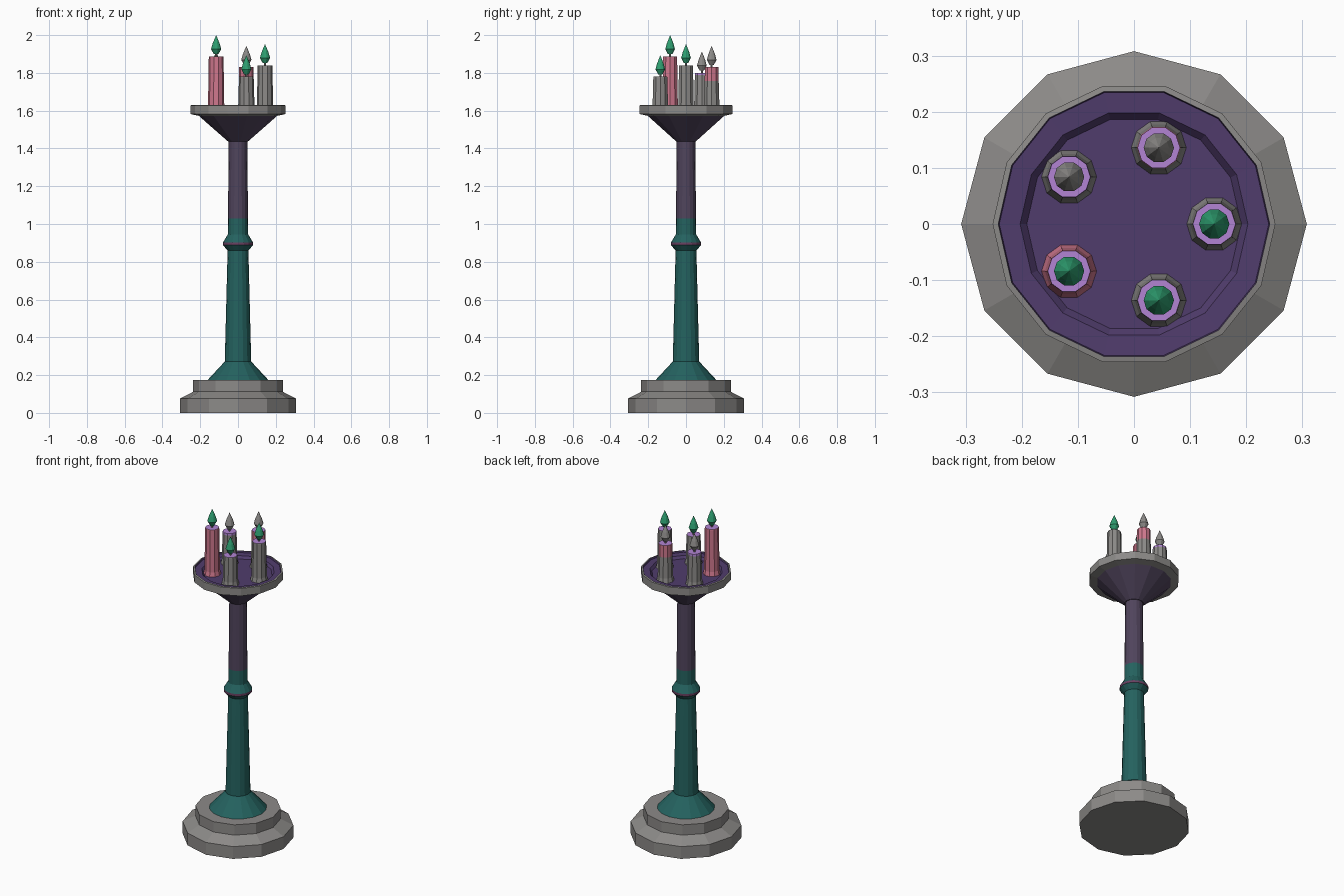
import bpy, bmesh, math

if "Cube" in bpy.data.objects:
    bpy.data.objects.remove(bpy.data.objects["Cube"])


def mat(name, r, g, b):
    lin = [((c / 255 + 0.055) / 1.055) ** 2.4 for c in (r, g, b)]
    m = bpy.data.materials.new(name)
    m.diffuse_color = (*lin, 1)
    m.use_nodes = True
    m.node_tree.nodes["Principled BSDF"].inputs["Base Color"].default_value = m.diffuse_color
    return m


GREY = mat("stone grey", 140, 138, 136)
PINK = mat("pink wax", 208, 120, 142)
GREEN = mat("green flame", 46, 158, 112)
TEAL = mat("dark teal", 36, 98, 95)
DUSK = mat("dusky purple", 80, 68, 92)
PURPLE = mat("bowl purple", 80, 60, 108)
LILAC = mat("lilac wax", 178, 132, 212)
PLUM = mat("plum band", 105, 65, 98)


def lathe(name, profile, sides, mats, centre=(0, 0), smooth=False):
    """Revolve (radius, z) points; mats holds one material per profile segment."""
    bm = bmesh.new()
    slots = list(dict.fromkeys(mats))
    rings = []
    for r, z in profile:
        if r == 0:
            rings.append([bm.verts.new((centre[0], centre[1], z))] * sides)
        else:
            rings.append([bm.verts.new((centre[0] + r * math.cos(2 * math.pi * i / sides),
                                        centre[1] + r * math.sin(2 * math.pi * i / sides), z))
                          for i in range(sides)])
    for a, b, m in zip(rings, rings[1:], mats):
        for i in range(sides):
            j = (i + 1) % sides
            vs = list(dict.fromkeys((a[i], a[j], b[j], b[i])))
            bm.faces.new(vs).material_index = slots.index(m)
    bmesh.ops.recalc_face_normals(bm, faces=bm.faces)
    me = bpy.data.meshes.new(name)
    bm.to_mesh(me)
    bm.free()
    for m in slots:
        me.materials.append(m)
    ob = bpy.data.objects.new(name, me)
    bpy.context.collection.objects.link(ob)
    return ob


# Stepped twelve-sided base
lathe("base", [(0, 0), (0.308, 0), (0.308, 0.075), (0.237, 0.112), (0.237, 0.175), (0, 0.175)],
      12, [GREY] * 5)

# Flared stem with collar, teal below and purple above
lathe("stem", [(0, 0.17), (0.16, 0.175), (0.07, 0.272), (0.055, 0.86), (0.08, 0.888),
               (0.08, 0.902), (0.054, 0.945), (0.053, 1.03), (0.049, 1.45), (0, 1.45)],
      16, [TEAL] * 4 + [PLUM] + [TEAL] * 2 + [DUSK] * 2)

# Fourteen-sided bowl with grey rim and recessed floor
lathe("bowl", [(0, 1.437), (0.053, 1.437), (0.208, 1.573), (0.252, 1.582), (0.252, 1.628),
               (0.242, 1.63), (0.240, 1.621), (0.203, 1.619), (0.191, 1.604), (0, 1.604)],
      14, [DUSK] * 2 + [GREY] * 3 + [PURPLE] * 4)

# Five candles: top height, wax below band, band depth, band colour, flame colour
candles = [
    (1.840, GREY, 0.004, GREY, GREEN),
    (1.830, GREY, 0.073, PINK, GREY),
    (1.800, GREY, 0.012, LILAC, GREY),
    (1.887, PINK, 0.004, PINK, GREEN),
    (1.780, GREY, 0.004, GREY, GREEN),
]
for n, (top, wax, depth, band, flame) in enumerate(candles, 1):
    ang = 2 * math.pi * (n - 1) / 5
    c = (0.143 * math.cos(ang), 0.143 * math.sin(ang))
    lathe(f"candle_{n}", [(0, 1.6), (0.05, 1.6), (0.043, 1.63), (0.039, top - depth),
                          (0.038, top), (0, top)],
          10, [wax] * 3 + [band, LILAC], c)
    lathe(f"wick_{n}", [(0.006, top - 0.005), (0.006, top + 0.02)], 6, [GREY], c)
    lathe(f"flame_{n}", [(0, top + 0.012), (0.012, top + 0.012), (0.027, top + 0.039),
                         (0.018, top + 0.07), (0, top + 0.113)], 10, [flame] * 4, c)
